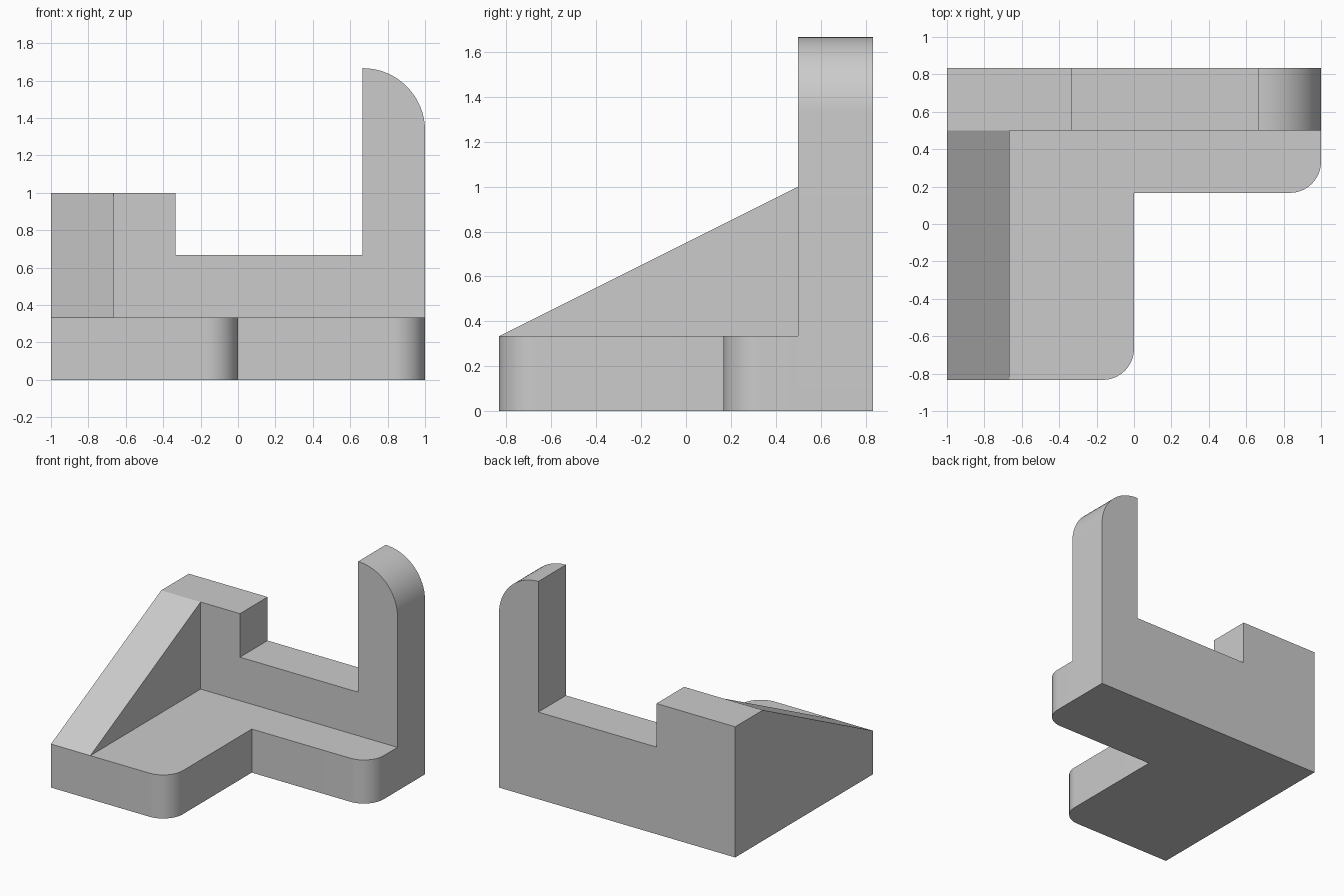
import bpy
import bmesh
from math import cos, sin, pi
from mathutils import Vector

cube = bpy.data.objects.get("Cube")
if cube:
    bpy.data.objects.remove(cube, do_unlink=True)

U = 1 / 6  # design module: every dimension is a whole number of these

grey = bpy.data.materials.new("plain grey")
grey.use_nodes = True
colour = (0.6, 0.6, 0.6, 1)
grey.diffuse_color = colour
grey.node_tree.nodes["Principled BSDF"].inputs["Base Color"].default_value = colour


def arc(cx, cy, r, start, end, steps=16):
    """Points along a circular arc, angles in quarter turns."""
    angles = [(start + (end - start) * i / steps) * pi / 2 for i in range(steps + 1)]
    return [(cx + r * cos(a), cy + r * sin(a)) for a in angles]


def extrude_profile(name, profile, place, depth):
    """Extrude a 2D profile (in modules) along a depth vector (in modules)."""
    bm = bmesh.new()
    face = bm.faces.new([bm.verts.new(Vector(place(a, b)) * U) for a, b in profile])
    result = bmesh.ops.extrude_face_region(bm, geom=[face], use_keep_orig=True)
    moved = [g for g in result["geom"] if isinstance(g, bmesh.types.BMVert)]
    bmesh.ops.translate(bm, vec=Vector(depth) * U, verts=moved)
    bmesh.ops.recalc_face_normals(bm, faces=bm.faces)
    mesh = bpy.data.meshes.new(name)
    bm.to_mesh(mesh)
    bm.free()
    mesh.materials.append(grey)
    obj = bpy.data.objects.new(name, mesh)
    bpy.context.collection.objects.link(obj)
    bpy.ops.object.select_all(action='DESELECT')
    obj.select_set(True)
    bpy.context.view_layer.objects.active = obj
    bpy.ops.object.shade_smooth_by_angle()
    return obj


# L-shaped base plate with two rounded outer corners
base = [(-6, -5)] + arc(-1, -4, 1, -1, 0) + [(0, 1)] + arc(5, 2, 1, -1, 0) + [(6, 3), (-6, 3)]
extrude_profile("base_plate", base, lambda a, b: (a, b, 0), (0, 0, 2))

# Back wall with a wide notch and a tall upright with a quarter-round top
wall = [(-6, 0), (6, 0)] + arc(4, 8, 2, 0, 1) + [(4, 4), (-2, 4), (-2, 6), (-6, 6)]
extrude_profile("back_wall", wall, lambda a, b: (a, 3, b), (0, 2, 0))

# Sloping rib bracing the wall on the right-hand edge
rib = [(-5, 2), (3, 2), (3, 6)]
extrude_profile("sloped_rib", rib, lambda a, b: (-6, a, b), (2, 0, 0))
